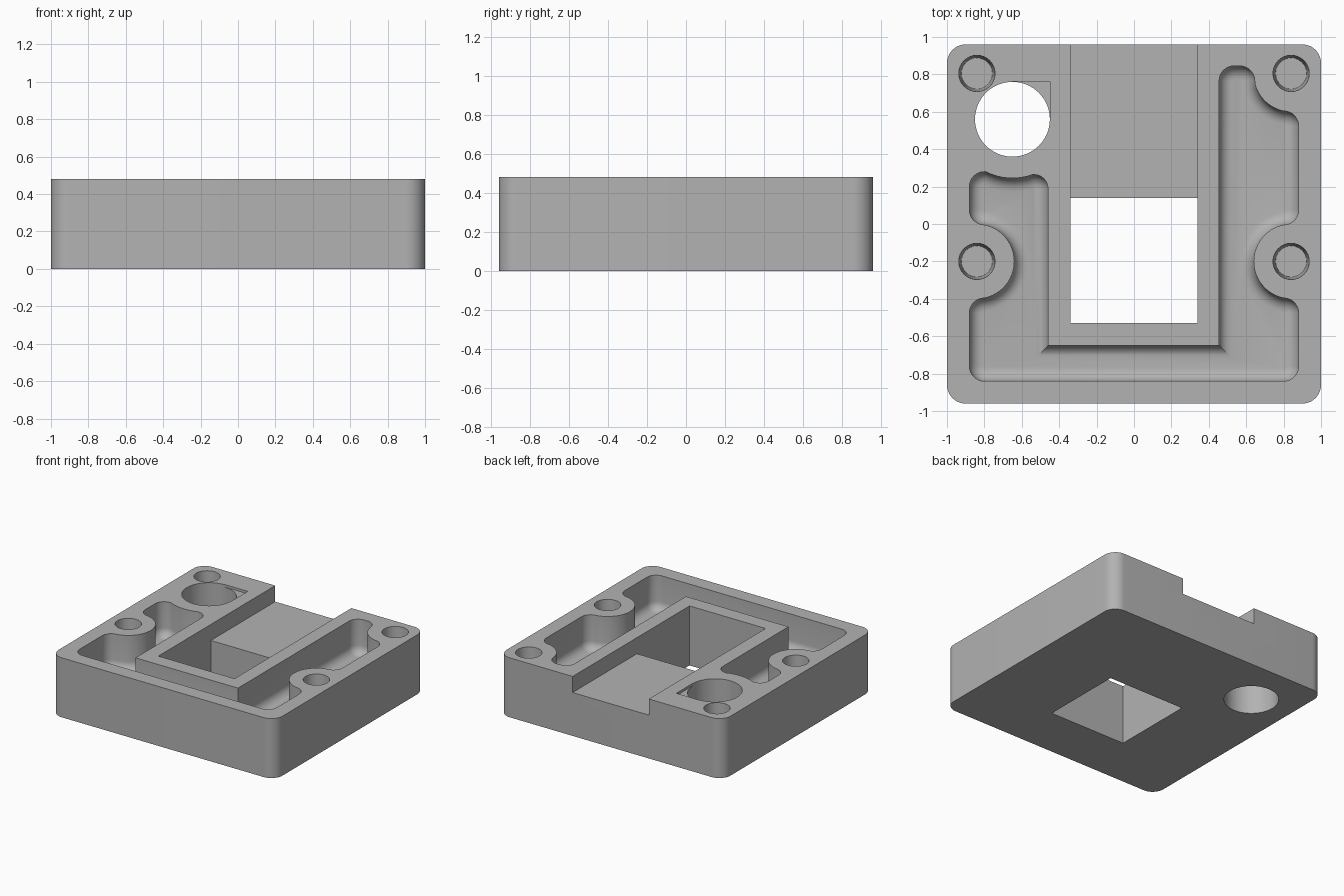
import bpy
import bmesh
import math
from mathutils import Vector, Matrix

cube = bpy.data.objects.get("Cube")
if cube:
    bpy.data.objects.remove(cube, do_unlink=True)

TOP = 0.48
FLOOR = 0.2
FILLET = 0.07

grey = bpy.data.materials.new("plain_grey")
grey.use_nodes = True
grey.diffuse_color = (0.45, 0.45, 0.45, 1)
grey.node_tree.nodes["Principled BSDF"].inputs["Base Color"].default_value = grey.diffuse_color


def rounded(corners, steps=8):
    """Outline from (x, y, radius) corners; zero radius keeps the point."""
    out = []
    for i, (x, y, r) in enumerate(corners):
        p = Vector((x, y))
        if r == 0:
            out.append(p)
            continue
        u = (Vector(corners[i - 1][:2]) - p).normalized()
        v = (Vector(corners[(i + 1) % len(corners)][:2]) - p).normalized()
        half = u.angle(v) / 2
        centre = p + (u + v).normalized() * r / math.sin(half)
        start = p + u * r / math.tan(half) - centre
        end = p + v * r / math.tan(half) - centre
        turn = math.atan2(start.cross(end), start.dot(end))
        out += [centre + Matrix.Rotation(turn * k / steps, 2) @ start for k in range(steps + 1)]
    return out


def arc(cx, cy, r, a, b, steps):
    angles = [math.radians(a + (b - a) * k / steps) for k in range(steps + 1)]
    return [(cx + r * math.cos(t), cy + r * math.sin(t), 0) for t in angles]


def inset(points, d):
    """Move a counter-clockwise outline inwards by d with mitred corners."""
    out = []
    for i, p in enumerate(points):
        a = (p - points[i - 1]).normalized()
        b = (points[(i + 1) % len(points)] - p).normalized()
        na, nb = Vector((-a.y, a.x)), Vector((-b.y, b.x))
        out.append(p + (na + nb) * d / (1 + na.dot(nb)))
    return out


def loft(name, rings):
    """Closed solid through rings of 3D points."""
    bm = bmesh.new()
    loops = [[bm.verts.new(p) for p in ring] for ring in rings]
    bm.faces.new(loops[0])
    bm.faces.new(loops[-1])
    for lo, hi in zip(loops, loops[1:]):
        for i in range(len(lo)):
            bm.faces.new((lo[i - 1], lo[i], hi[i], hi[i - 1]))
    bmesh.ops.recalc_face_normals(bm, faces=bm.faces)
    mesh = bpy.data.meshes.new(name)
    bm.to_mesh(mesh)
    bm.free()
    mesh.materials.append(grey)
    obj = bpy.data.objects.new(name, mesh)
    bpy.context.collection.objects.link(obj)
    return obj


def at_height(points, z):
    return [(p[0], p[1], z) for p in points]


def prism(name, points, z0, z1):
    return loft(name, [at_height(points, z0), at_height(points, z1)])


# Rounded block
outline = rounded([(-1, -0.96, 0.1), (1, -0.96, 0.1), (1, 0.96, 0.1), (-1, 0.96, 0.1)], 12)
body = prism("housing_block", outline, 0, TOP)
cutters = []

# U-shaped pocket that wraps around the screw bosses, with a filleted floor
R = 0.08
pocket = rounded(
    [(0.88, -0.84, R), (0.88, -0.4, R)]
    + arc(0.84, -0.2, 0.2, 258, 102, 24)
    + [(0.88, 0, R), (0.88, 0.6, R)]
    + arc(0.84, 0.8, 0.2, 258, 195, 10)
    + [(0.64, 0.845, R), (0.455, 0.845, R), (0.455, -0.65, 0), (-0.46, -0.65, 0), (-0.46, 0.265, 0.075)]
    + arc(-0.65, 0.56, 0.315, 290, 243, 8)
    + [(-0.88, 0.283, R), (-0.88, 0, R)]
    + arc(-0.84, -0.2, 0.2, 78, -78, 24)
    + [(-0.88, -0.4, R), (-0.88, -0.84, R)])
rings = [at_height(pocket, TOP + 0.1)]
for k in range(7):
    t = math.pi / 2 * k / 6
    rings.append(at_height(inset(pocket, FILLET * (1 - math.cos(t))),
                           FLOOR + FILLET * (1 - math.sin(t))))
cutters.append(loft("pocket_cutter", rings))

# Square shaft joined to the open channel at the back
side = [(-0.53, -0.1), (0.14, -0.1), (0.14, 0.35), (1.2, 0.35), (1.2, 1), (-0.53, 1)]
cutters.append(loft("channel_cutter", [[(x, y, z) for y, z in side] for x in (-0.34, 0.34)]))

# Round cable hole and its shallow corner recess
cutters.append(prism("cable_hole_cutter", arc(-0.65, 0.56, 0.2, 0, 354.375, 63), -0.1, 1))
cutters.append(prism("corner_recess_cutter",
                     [(-0.65, 0.56), (-0.448, 0.56), (-0.448, 0.763), (-0.65, 0.763)], TOP - 0.02, 1))

# Four tapered blind screw holes
for x in (-0.84, 0.84):
    for y in (-0.2, 0.805):
        levels = [(0.083, 0.15), (0.097, TOP), (0.097, 0.7)]
        cutters.append(loft("screw_hole_cutter",
                            [at_height(arc(x, y, r, 0, 348.75, 31), z) for r, z in levels]))

# Cut everything out of the block
bpy.ops.object.select_all(action="DESELECT")
bpy.context.view_layer.objects.active = body
body.select_set(True)
for cutter in cutters:
    cutter.hide_render = True
    mod = body.modifiers.new("cut", "BOOLEAN")
    mod.operation = "DIFFERENCE"
    mod.solver = "EXACT"
    mod.object = cutter
    bpy.ops.object.modifier_apply(modifier=mod.name)
    bpy.data.objects.remove(cutter, do_unlink=True)

bpy.ops.object.shade_smooth_by_angle(angle=math.radians(30))
